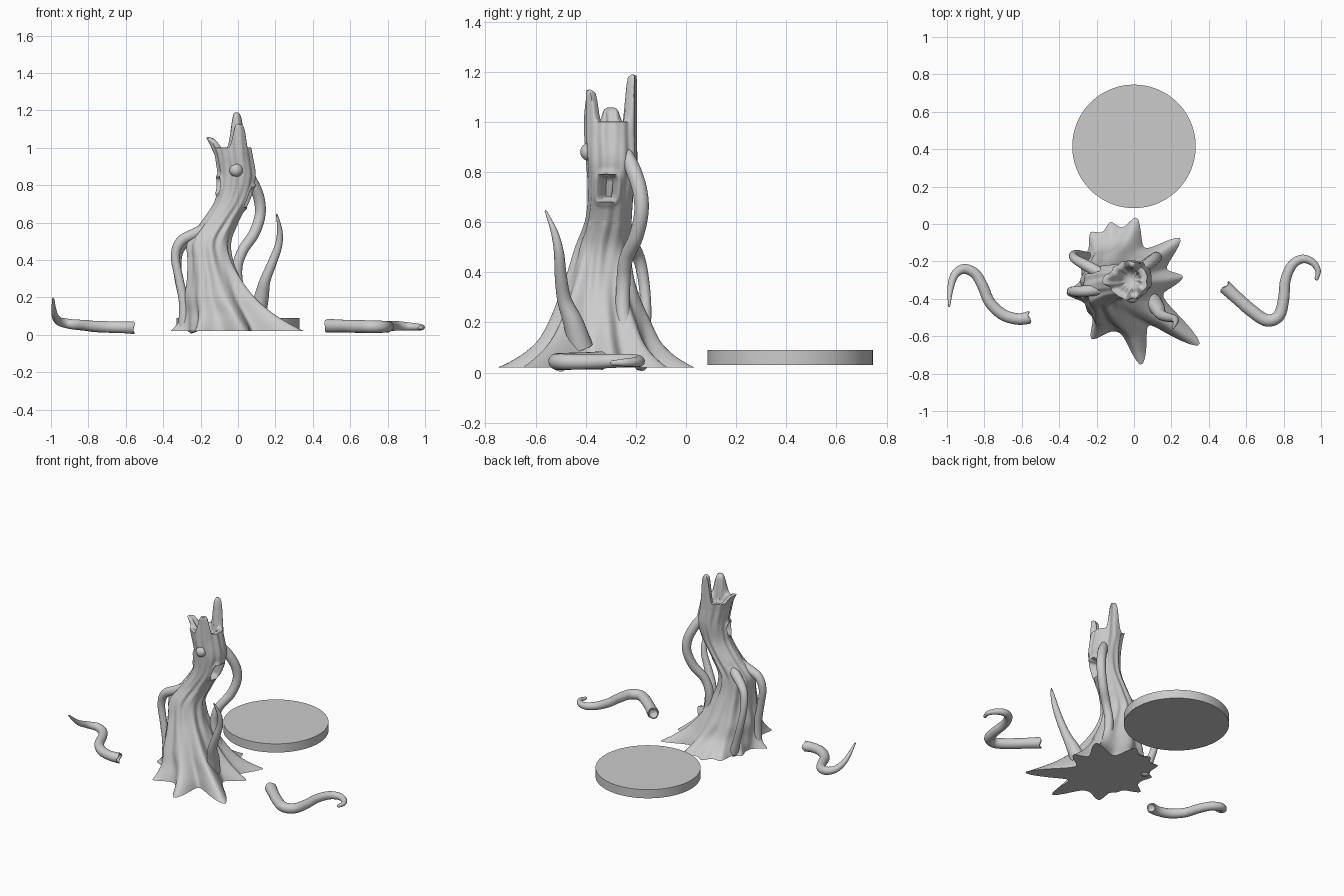
import bpy, bmesh, math
from mathutils import Vector

if "Cube" in bpy.data.objects:
    bpy.data.objects.remove(bpy.data.objects["Cube"])


def spline(keys, steps):
    """Catmull-Rom through rows of numbers."""
    out, n = [], len(keys)
    for i in range(n - 1):
        a, b, c, d = (keys[max(0, min(n - 1, i + k))] for k in (-1, 0, 1, 2))
        for s in range(steps):
            t = s / steps
            out.append([0.5 * (2 * q + (r - p) * t + (2 * p - 5 * q + 4 * r - w) * t * t
                               + (3 * q - p - 3 * r + w) * t ** 3)
                        for p, q, r, w in zip(a, b, c, d)])
    out.append(list(keys[-1]))
    return out


def loft(name, rings, angle=60):
    """Skin a list of closed rings and cap both ends."""
    bm = bmesh.new()
    rows = [[bm.verts.new(p) for p in ring] for ring in rings]
    n = len(rows[0])
    for a, b in zip(rows, rows[1:]):
        for j in range(n):
            k = (j + 1) % n
            bm.faces.new((a[j], a[k], b[k], b[j]))
    bm.faces.new(rows[0][::-1])
    bm.faces.new(rows[-1])
    bmesh.ops.recalc_face_normals(bm, faces=bm.faces)
    me = bpy.data.meshes.new(name)
    bm.to_mesh(me)
    bm.free()
    ob = bpy.data.objects.new(name, me)
    bpy.context.collection.objects.link(ob)
    smooth(ob, angle)
    return ob


def smooth(ob, angle):
    bpy.ops.object.select_all(action='DESELECT')
    ob.select_set(True)
    bpy.context.view_layer.objects.active = ob
    bpy.ops.object.shade_smooth_by_angle(angle=math.radians(angle))


def tube(name, keys, socket=False, sides=20):
    """Tapering limb through (x, y, z, radius); socket gives a hollow broken end."""
    pts = spline(keys, 8)
    rings, normal = [], None
    for i, (x, y, z, r) in enumerate(pts):
        t = (Vector(pts[min(i + 1, len(pts) - 1)][:3]) - Vector(pts[max(i - 1, 0)][:3])).normalized()
        if normal is None:
            normal = t.orthogonal()
        normal = (normal - t * normal.dot(t)).normalized()
        side = t.cross(normal)

        def ring(rad, push=0, wave=0):
            return [Vector((x, y, z)) + t * (push + wave * math.sin(3 * a)) +
                    (normal * math.cos(a) + side * math.sin(a)) * rad
                    for a in (2 * math.pi * k / sides for k in range(sides))]
        if i == 0 and socket:
            rings += [ring(r * .3, .03), ring(r * .6, .025), ring(r * .8, 0, .006)]
            rings.append(ring(r, 0, .006))
        else:
            rings.append(ring(r))
    # rounded tip
    end = Vector(pts[-1][:3])
    rings.append([end + t * pts[-1][3] * .6 + (p - end) * .6 for p in rings[-1]])
    return loft(name, rings)


def ang(a, b):
    return (a - b + 180) % 360 - 180


# Root tips: angle, reach, fade height
ROOTS = [(-37, .27, .12), (-78, .18, .08), (-124, .09, .08), (185, .09, .08), (147, .08, .09),
         (121, .11, .07), (102, .12, .06), (80, .14, .07), (42, .17, .08), (12, .08, .08)]
# Hollows: angle, height, half width, half height, depth
HOLES = [(-10, .735, .042, .052, .05), (196, .80, .03, .04, .03)]
# Broken rim spikes: angle, rise, width
SPIKES = [(-67, .125, 24), (76, .185, 21), (180, .055, 20)]


def surface(th, z, cx, cy, rx, ry):
    a = math.radians(th)
    r = 1 / math.hypot(math.cos(a) / rx, math.sin(a) / ry)
    ridge = .045 if z < .6 else .025
    r *= 1 + ridge * math.sin(9 * a + 5 * z) + .02 * math.sin(14 * a - 7 * z)
    for ra, reach, fade in ROOTS:
        d = abs(ang(th, ra)) / (10 + 20 * min(z, .3))
        r += (reach * math.exp(-(z - .02) / fade) + .012 * max(0, 1 - z / .6)) * math.exp(-d ** 1.6)
    for ha, hz, hw, hh, depth in HOLES:
        u = math.radians(ang(th, ha)) * .095 / hw
        q = (u ** 4 + ((z - hz) / hh) ** 4) ** .25
        r += .01 * math.exp(-((q - 1.15) / .2) ** 2) - depth * max(0, min(1, (1.05 - q) / .25))
    return r


# Trunk: height, centre x, centre y, radius x, radius y
profile = [(.02, -.05, -.345, .215, .225), (.06, -.06, -.345, .205, .215), (.12, -.08, -.345, .185, .195),
           (.2, -.11, -.345, .165, .178), (.3, -.13, -.345, .135, .148), (.4, -.15, -.34, .115, .122),
           (.5, -.155, -.33, .112, .105), (.6, -.1, -.31, .098, .092), (.72, -.03, -.3, .09, .09),
           (.84, -.005, -.295, .1, .1), (.95, -.02, -.3, .1, .103)]
COLS = 160
angles = [360 * k / COLS for k in range(COLS)]


def polar(th, r, cx, cy, z):
    a = math.radians(th)
    return (cx + r * math.cos(a), cy + r * math.sin(a), z)


rings = [[polar(th, surface(th, *row), row[1], row[2], row[0]) for th in angles]
         for row in spline(profile, 12)]


def rim(th):
    return 1.0 + sum(h * math.exp(-(ang(th, a) / w) ** 4) for a, h, w in SPIKES)


def rim_ring(t, thick):
    ring = []
    for th in angles:
        z = .95 + (rim(th) - .95) * t
        r = surface(th, .95, -.02, -.3, .1, .103) - thick
        r += .035 * max(0, (z - .96) / .09) * math.exp(-(ang(th, 180) / 24) ** 2)
        ring.append(polar(th, r, -.02 - .01 * t, -.3, z))
    return ring


# Broken rim outside, then the hollow inside
rings += [rim_ring(t / 8, 0) for t in range(1, 9)]
rings += [rim_ring(1.02, .012), rim_ring(.97, .028)]
rings += [rim_ring(t / 6, .03 + .004 * (6 - t)) for t in range(5, -1, -1)]
rings.append([polar(th, .025, -.02, -.3, .93) for th in angles])
loft("tree_trunk", rings, 70)

# Eye bulb on the front
bpy.ops.mesh.primitive_uv_sphere_add(segments=32, ring_count=16, radius=.036, location=(-.01, -.386, .88))
eye = bpy.context.object
eye.name = "eye_bulb"
smooth(eye, 60)

# Limbs growing out of the trunk
tube("right_looping_limb", [(.03, -.25, .90, .02), (.075, -.215, .82, .03), (.112, -.185, .73, .03),
                            (.118, -.178, .64, .029), (.085, -.2, .54, .029), (.025, -.24, .45, .028),
                            (-.005, -.25, .35, .028), (.01, -.25, .22, .03), (.07, -.22, .06, .035)])
tube("left_back_limb", [(-.15, -.28, .56, .03), (-.24, -.23, .52, .03), (-.31, -.19, .46, .025),
                        (-.325, -.168, .36, .022), (-.305, -.16, .24, .022), (-.27, -.17, .12, .025),
                        (-.24, -.18, .03, .03)])
tube("left_front_limb", [(-.13, -.34, .59, .03), (-.22, -.355, .545, .03), (-.305, -.36, .5, .028),
                         (-.335, -.36, .42, .024), (-.315, -.365, .3, .023), (-.29, -.37, .17, .026),
                         (-.29, -.37, .04, .03)])
tube("front_rising_limb", [(.1, -.42, .1, .05), (.125, -.45, .2, .04), (.145, -.485, .29, .029),
                           (.185, -.5, .39, .024), (.217, -.507, .48, .02), (.223, -.525, .56, .014),
                           (.207, -.56, .645, .004)])

# Loose limbs lying on either side
tube("loose_left_limb", [(-.56, -.5, .038, .034), (-.62, -.508, .04, .031), (-.7, -.485, .042, .031),
                         (-.77, -.42, .045, .03), (-.81, -.33, .05, .029), (-.85, -.265, .053, .028),
                         (-.91, -.24, .06, .026), (-.96, -.275, .075, .022), (-.982, -.35, .115, .016),
                         (-.988, -.44, .195, .005)], True)
tube("loose_right_limb", [(.485, -.335, .048, .037), (.55, -.395, .047, .034), (.63, -.465, .045, .034),
                          (.71, -.515, .044, .033), (.775, -.49, .043, .032), (.8, -.4, .043, .03),
                          (.81, -.3, .046, .028), (.845, -.22, .048, .026), (.9, -.187, .045, .023),
                          (.955, -.205, .042, .019), (.984, -.25, .04, .015), (.975, -.295, .038, .01)], True)

# Round stand
bpy.ops.mesh.primitive_cylinder_add(vertices=96, radius=.33, depth=.06, location=(0, .415, .06))
stand = bpy.context.object
stand.name = "round_stand"
smooth(stand, 30)
